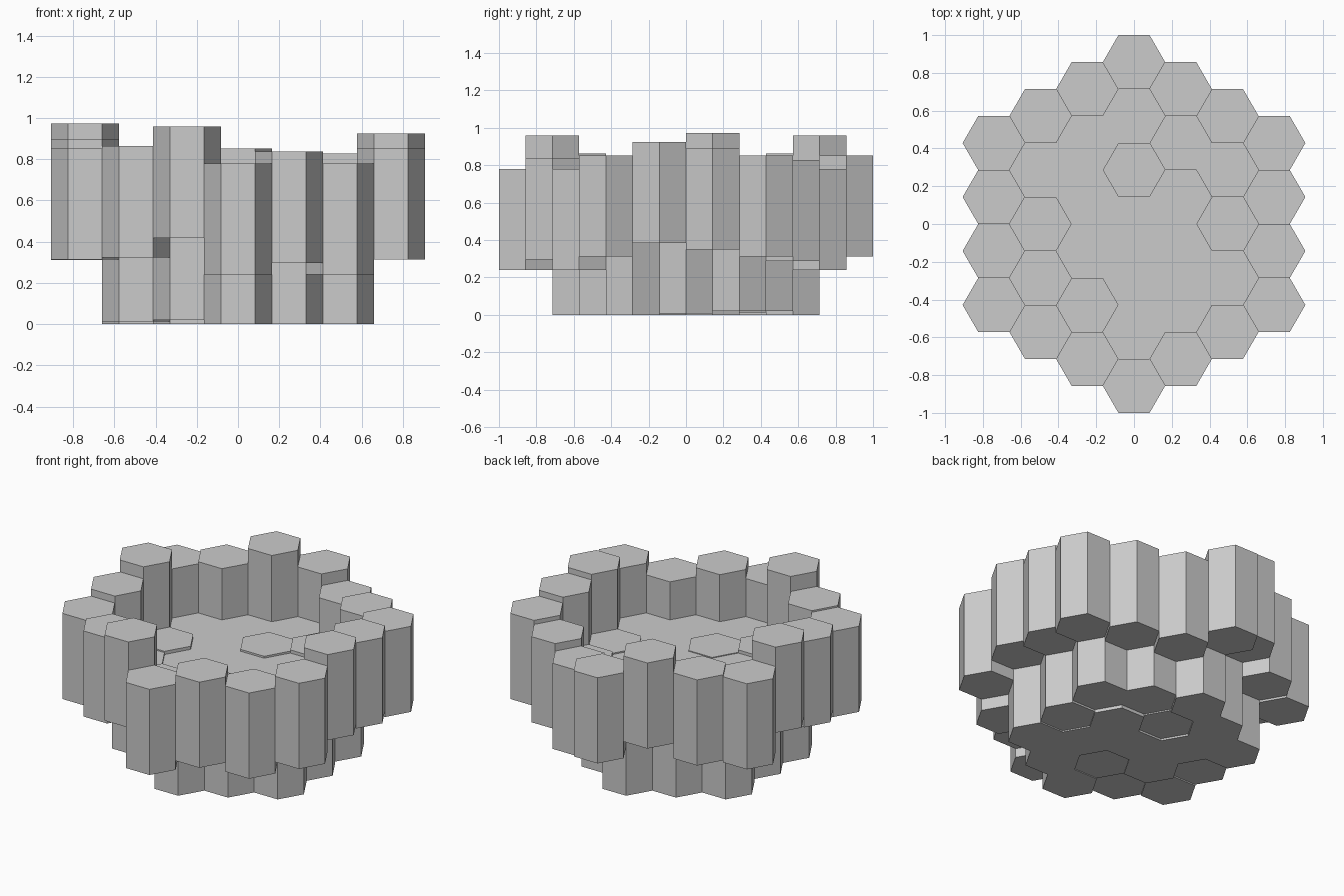
import bpy, bmesh
from math import pi, cos, sin, sqrt

if "Cube" in bpy.data.objects:
    bpy.data.objects.remove(bpy.data.objects["Cube"])

A = 1 / 7               # half flat-to-flat of a hexagon
R = A * 2 / sqrt(3)     # corner radius
H = 0.54                # every column has the same length


def hex_columns(name, cells):
    """One object of hexagonal columns; cells = (column, y in half-steps, base z)."""
    bm = bmesh.new()
    for col, row, z in cells:
        cx, cy = col * 1.5 * R, row * A
        ring = [(cx + R * cos(i * pi / 3), cy + R * sin(i * pi / 3)) for i in range(6)]
        lo = [bm.verts.new((x, y, z)) for x, y in ring]
        hi = [bm.verts.new((x, y, z + H)) for x, y in ring]
        bm.faces.new(lo[::-1])
        bm.faces.new(hi)
        for i in range(6):
            j = (i + 1) % 6
            bm.faces.new((lo[i], lo[j], hi[j], hi[i]))
    me = bpy.data.meshes.new(name)
    bm.to_mesh(me)
    bm.free()
    ob = bpy.data.objects.new(name, me)
    bpy.context.collection.objects.link(ob)


# Base heights of the raised outer ring
rim_base = {
    (0, -6): 0.24, (1, -5): 0.297, (2, -4): 0.24,
    (3, -3): 0.313, (3, -1): 0.385, (3, 1): 0.35, (3, 3): 0.313,
    (2, 4): 0.287, (1, 5): 0.24, (0, 6): 0.313, (-1, 5): 0.418, (-2, 4): 0.323,
    (-3, 3): 0.31, (-3, 1): 0.432, (-3, -1): 0.357, (-3, -3): 0.313,
    (-2, -4): 0.323, (-1, -5): 0.418,
}
# Slightly lifted floor tiles, the rest stand at zero
floor_lift = {
    (1, 3): 0.02, (2, 2): 0.02, (2, 0): 0.008, (0, 2): 0.012, (0, -2): 0.005,
    (-2, 0): 0.02, (-2, -2): 0.012, (-1, -3): 0.02,
}

hex_columns("rim_columns", [(c, r, z) for (c, r), z in rim_base.items()])

floor = []
for c in range(-2, 3):
    reach = 4 - abs(c)
    for r in range(-reach, reach + 1, 2):
        floor.append((c, r, floor_lift.get((c, r), 0.0)))
hex_columns("floor_columns", floor)
